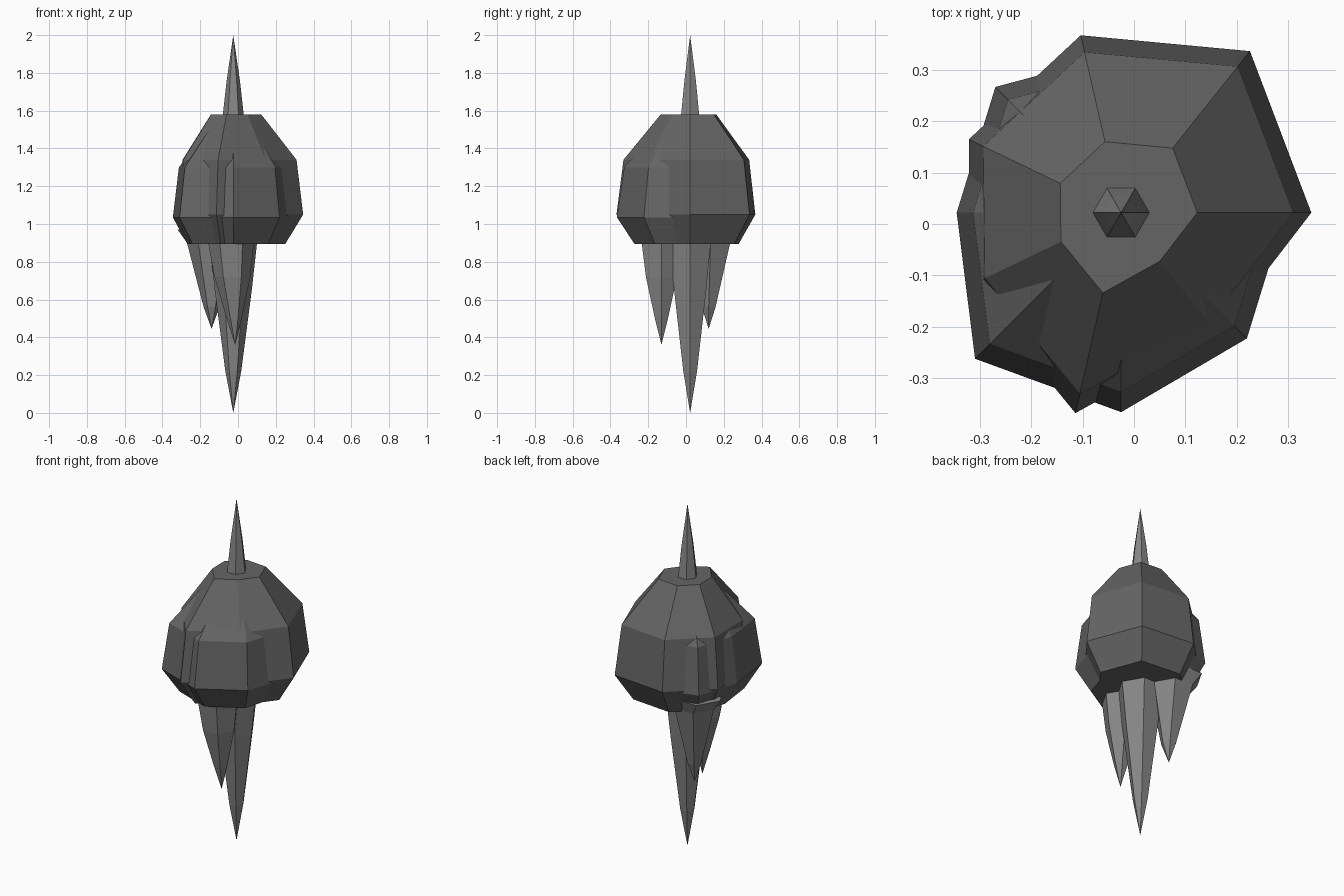
import bpy, bmesh
from math import cos, sin, tau

if "Cube" in bpy.data.objects:
    bpy.data.objects.remove(bpy.data.objects["Cube"])

CX, CY = -0.025, 0.022


def material(name, v):
    m = bpy.data.materials.new(name)
    m.diffuse_color = (v, v, v, 1)
    m.use_nodes = True
    m.node_tree.nodes["Principled BSDF"].inputs["Base Color"].default_value = m.diffuse_color
    return m


ROCK = material("dark_rock", 0.13)
CRYSTAL = material("grey_crystal", 0.24)


def loft(name, mat, radii, profile):
    """Stack scaled polygon rings; profile rows are (x, y, z, scale), scale 0 = tip."""
    bm = bmesh.new()
    n = len(radii)
    rings = []
    for x, y, z, s in profile:
        if s == 0:
            rings.append([bm.verts.new((x, y, z))])
        else:
            rings.append([bm.verts.new((x + r * s * cos(tau * i / n),
                                        y + r * s * sin(tau * i / n), z))
                          for i, r in enumerate(radii)])
    for a, b in zip(rings, rings[1:]):
        for i in range(n):
            j = (i + 1) % n
            if len(a) == 1:
                bm.faces.new((a[0], b[j], b[i]))
            elif len(b) == 1:
                bm.faces.new((a[i], a[j], b[0]))
            else:
                bm.faces.new((a[i], a[j], b[j], b[i]))
    for ring in (rings[0], rings[-1]):
        if len(ring) > 1:
            bm.faces.new(ring)
    bmesh.ops.recalc_face_normals(bm, faces=bm.faces)
    mesh = bpy.data.meshes.new(name)
    bm.to_mesh(mesh)
    bm.free()
    mesh.materials.append(mat)
    ob = bpy.data.objects.new(name, mesh)
    bpy.context.collection.objects.link(ob)
    return ob


def column(rows):
    return [(CX, CY, z, s) for z, s in rows]


# Two concentric, irregular boulders that cut through each other
loft("main_boulder", ROCK, [0.37, 0.402, 0.354, 0.329, 0.325, 0.40, 0.302],
     column([(0.895, 0.745), (1.05, 1), (1.34, 0.905), (1.58, 0.40)]))
loft("second_boulder", ROCK, [0.32, 0.33, 0.31, 0.346, 0.32, 0.402, 0.388, 0.346],
     column([(0.895, 0.76), (1.035, 1), (1.30, 0.90), (1.52, 0.40)]))

# Upper spike
hexagon = [1] * 6
loft("upper_spike", CRYSTAL, hexagon,
     column([(1.40, 0.065), (1.58, 0.055), (1.76, 0.035), (2.0, 0)]))

# Long central spike below
loft("lower_spike", CRYSTAL, hexagon,
     column([(0, 0), (0.22, 0.042), (0.65, 0.098), (1.0, 0.137)]))

# Short side spikes below
loft("front_spike", CRYSTAL, hexagon,
     [(-0.015, -0.13, 0.36, 0), (-0.02, -0.13, 0.50, 0.04),
      (-0.03, -0.13, 0.72, 0.095), (-0.04, -0.13, 1.0, 0.135)])
loft("back_spike", CRYSTAL, hexagon,
     [(-0.14, 0.12, 0.445, 0), (-0.14, 0.12, 0.56, 0.042),
      (-0.15, 0.13, 0.90, 0.12), (-0.18, 0.14, 0.97, 0.14)])
